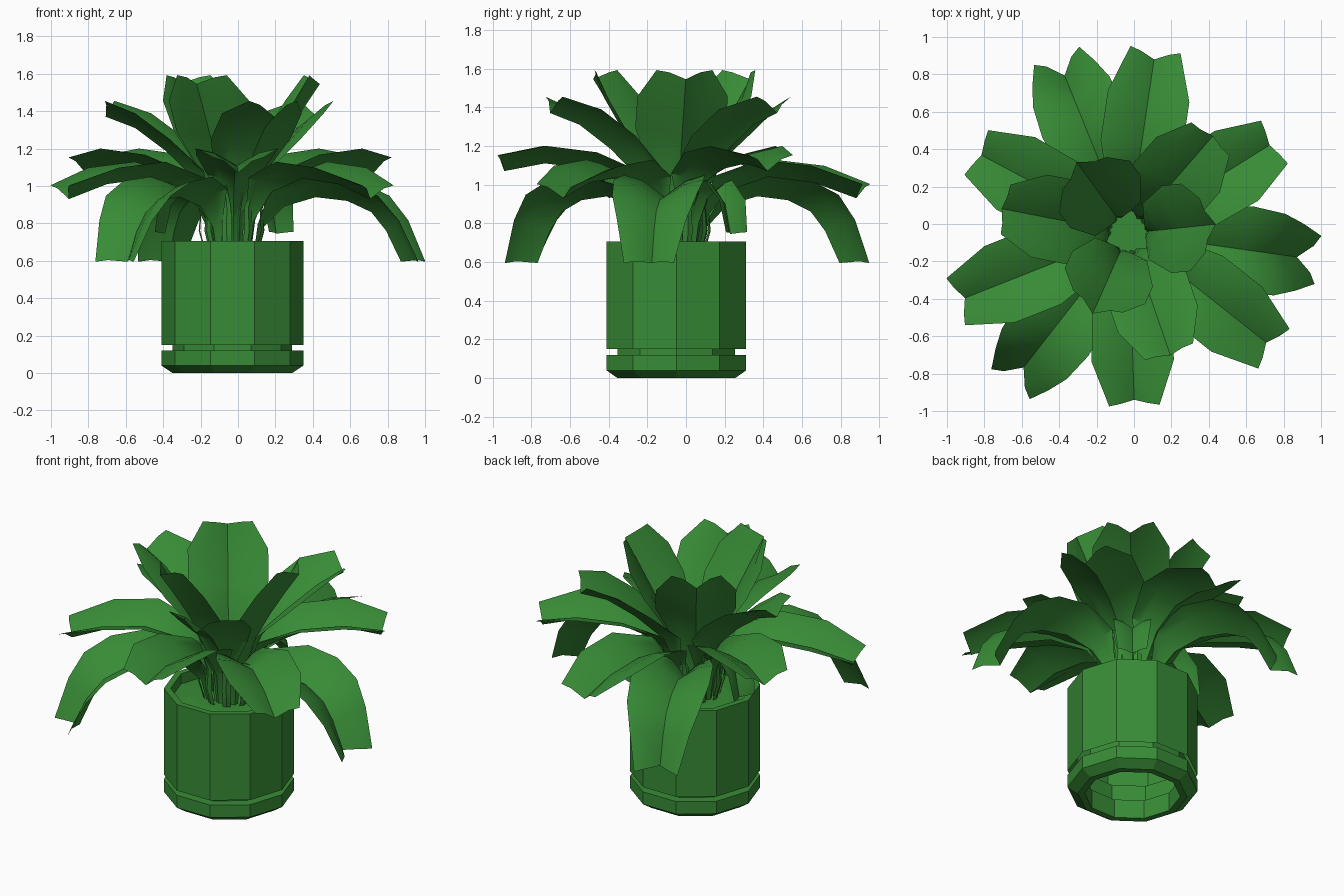
import bpy, bmesh, math
from mathutils import Vector

old = bpy.data.objects.get("Cube")
if old:
    bpy.data.objects.remove(old, do_unlink=True)

CENTRE = Vector((-0.03, -0.05, 0))
SIDES = 10

green = bpy.data.materials.new("leaf_green")
green.use_nodes = True
COLOUR = (0.039, 0.262, 0.037, 1)
green.diffuse_color = COLOUR
bsdf = next(n for n in green.node_tree.nodes if n.type == "BSDF_PRINCIPLED")
bsdf.inputs["Base Color"].default_value = COLOUR


def finish(name, bm, angle=None):
    mesh = bpy.data.meshes.new(name)
    bm.to_mesh(mesh)
    bm.free()
    mesh.materials.append(green)
    obj = bpy.data.objects.new(name, mesh)
    obj.location = CENTRE
    bpy.context.collection.objects.link(obj)
    if angle:
        bpy.ops.object.select_all(action="DESELECT")
        obj.select_set(True)
        bpy.context.view_layer.objects.active = obj
        bpy.ops.object.shade_smooth_by_angle(angle=math.radians(angle))


def lathe(name, profile, cap_end=False):
    """Ten-sided ring stack following (radius, height) points."""
    bm = bmesh.new()
    turn = [math.tau * i / SIDES for i in range(SIDES)]
    rings = [[bm.verts.new((r * math.cos(a), r * math.sin(a), z)) for a in turn]
             for r, z in profile]
    for a, b in zip(rings, rings[1:]):
        for i in range(SIDES):
            j = (i + 1) % SIDES
            bm.faces.new((a[i], a[j], b[j], b[i]))
    if cap_end:
        bm.faces.new(rings[-1])
    finish(name, bm)


def leaf(name, path, widths, degrees, fold, tip=0.0):
    """Folded blade: the midrib follows (radius, height), both halves rise from it."""
    bm = bmesh.new()
    a = math.radians(degrees)
    out = Vector((math.cos(a), math.sin(a), 0))
    side = Vector((-math.sin(a), math.cos(a), 0))
    up = Vector((0, 0, 1))
    points = [out * r + up * z for r, z in path]
    last = len(points) - 1
    rows = []
    for i, (p, w) in enumerate(zip(points, widths)):
        tangent = (points[min(i + 1, last)] - points[max(i - 1, 0)]).normalized()
        normal = up * tangent.dot(out) - out * tangent.z
        row = []
        for s, rise in ((-1, 1), (-0.55, 0.75), (0, 0), (0.55, 0.75), (1, 1)):
            reach = tip * abs(s) if i == last else 0
            row.append(bm.verts.new(p + side * s * w + normal * rise * fold * min(w / 0.14, 1)
                                    + tangent * reach))
        rows.append(row)
    for r0, r1 in zip(rows, rows[1:]):
        for k in range(4):
            bm.faces.new((r0[k], r0[k + 1], r1[k + 1], r1[k]))
    finish(name, bm, 32)


# Saucer ring, open in the middle
lathe("saucer", [(0.28, 0.12), (0.28, 0), (0.32, 0), (0.38, 0.04), (0.38, 0.12), (0.28, 0.12)])

# Recessed foot reaching up inside the pot
lathe("pot_foot", [(0.32, 0.12), (0.32, 0.24)])

# Pot wall with thick rim
lathe("pot", [(0.38, 0.15), (0.38, 0.705), (0.34, 0.705), (0.34, 0.62)])

# Soil
lathe("soil", [(0.34, 0.64), (0.2, 0.65)], cap_end=True)

# Leaf tiers: first angle, midrib path, half widths, fold height, tip reach
TIERS = {
    "drooping_leaf": (-8, [(0.13, 0.62), (0.17, 0.78), (0.28, 0.89), (0.45, 0.94), (0.62, 0.92),
                           (0.75, 0.86), (0.83, 0.76), (0.91, 0.595)],
                      [0.018, 0.04, 0.14, 0.21, 0.235, 0.22, 0.18, 0.13], 0.11, 0.05),
    "low_leaf": (81.6, [(0.12, 0.62), (0.15, 0.82), (0.27, 0.97), (0.48, 1.04), (0.72, 1.01),
                        (0.94, 0.93)],
                 [0.018, 0.04, 0.14, 0.22, 0.22, 0.135], 0.09, 0.025),
    "middle_leaf": (32, [(0.11, 0.62), (0.13, 0.83), (0.23, 0.99), (0.44, 1.08), (0.68, 1.11),
                         (0.89, 1.07)],
                    [0.018, 0.04, 0.14, 0.21, 0.22, 0.135], 0.09, 0.015),
    "high_leaf": (49, [(0.1, 0.62), (0.12, 0.84), (0.2, 1.03), (0.36, 1.185), (0.53, 1.31),
                       (0.69, 1.37)],
                  [0.018, 0.035, 0.15, 0.225, 0.225, 0.135], 0.09, 0.01),
    "upright_leaf": (6, [(0.1, 0.62), (0.11, 0.84), (0.17, 1.05), (0.28, 1.25), (0.38, 1.41),
                         (0.47, 1.545)],
                     [0.018, 0.035, 0.15, 0.235, 0.235, 0.145], 0.085, 0.0),
}
for name, (start, path, widths, fold, tip) in TIERS.items():
    for n in range(3):
        leaf(f"{name}_{n + 1}", path, widths, start + 120 * n, fold, tip)

# Short young leaves tucked under the crown at the back
for n in range(2):
    leaf(f"young_leaf_{n + 1}",
         [(0.12, 0.62), (0.15, 0.8), (0.21, 0.93), (0.27, 0.97), (0.33, 0.9), (0.365, 0.745)],
         [0.015, 0.045, 0.09, 0.11, 0.105, 0.085], 50 + 120 * n, 0.07)

# Thin bare stems around the crown base
for n in range(9):
    leaf(f"stem_{n + 1}", [(0.14, 0.62), (0.18, 0.76), (0.17, 0.88), (0.22, 1.0)],
         [0.022, 0.027, 0.022, 0.008], 20 + 40 * n, 0.04)
